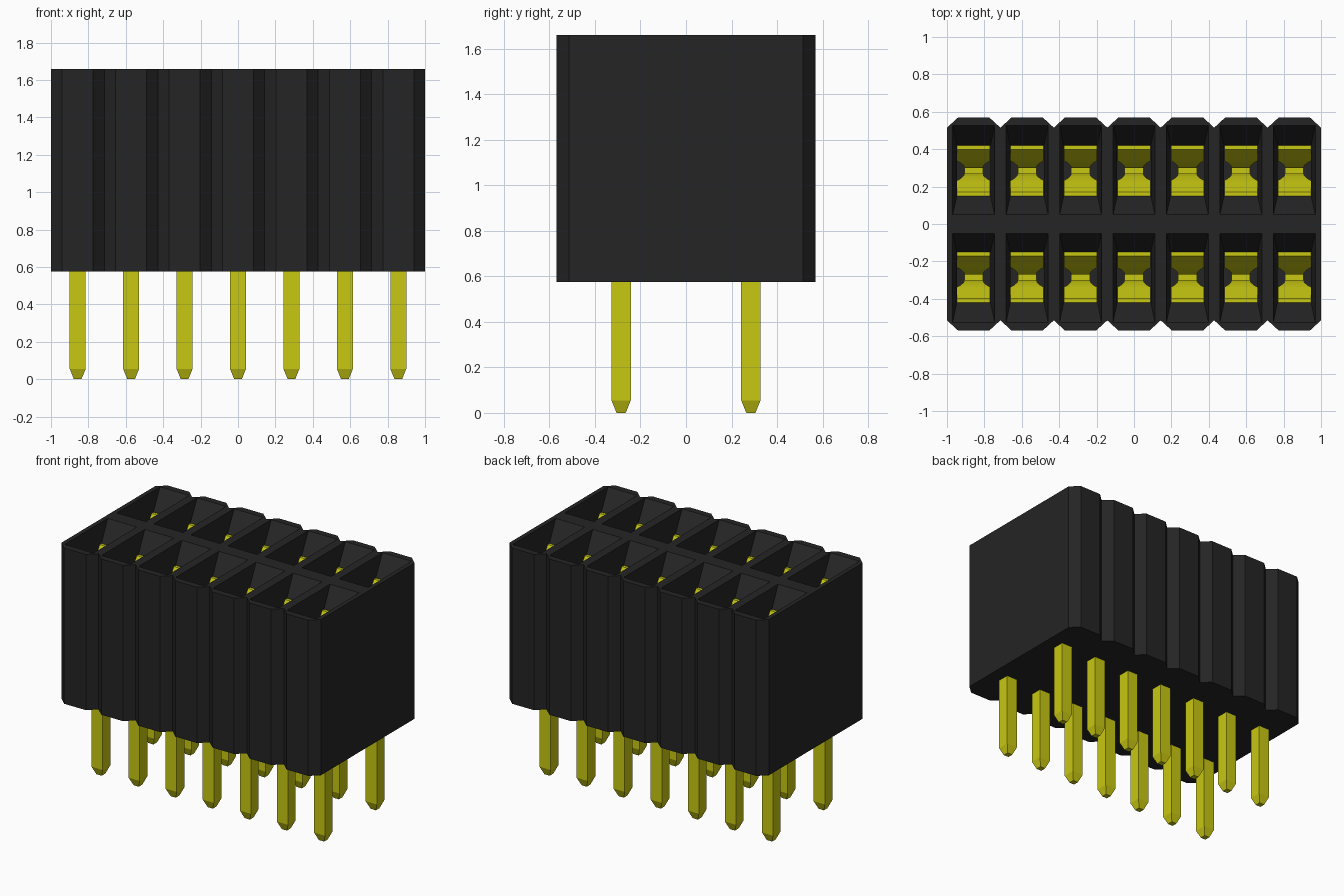
import bpy, bmesh

if "Cube" in bpy.data.objects:
    bpy.data.objects.remove(bpy.data.objects["Cube"], do_unlink=True)

COLS = 7
PITCH = 2 / COLS
ROW_Y = 0.285
Z_BOTTOM, Z_TOP = 0.575, 1.66
CENTRES = [-1 + PITCH * (i + 0.5) for i in range(COLS)]


def material(name, rgb):
    m = bpy.data.materials.new(name)
    m.use_nodes = True
    col = (*rgb, 1)
    m.diffuse_color = col
    m.node_tree.nodes["Principled BSDF"].inputs["Base Color"].default_value = col
    return m


BLACK = material("black plastic", (0.018, 0.018, 0.018))
GOLD = material("yellow gold", (0.58, 0.58, 0.006))


def rect(cx, cy, hx, hy, z):
    return [(cx - hx, cy - hy, z), (cx + hx, cy - hy, z),
            (cx + hx, cy + hy, z), (cx - hx, cy + hy, z)]


def bridge(bm, a, b):
    n = len(a)
    for i in range(n):
        j = (i + 1) % n
        bm.faces.new((a[i], a[j], b[j], b[i]))


def loft(bm, rings, cap_start=True, cap_end=True):
    """Skin a stack of matching rings; returns the vertex rings."""
    vr = [[bm.verts.new(p) for p in r] for r in rings]
    for a, b in zip(vr, vr[1:]):
        bridge(bm, a, b)
    if cap_start:
        bm.faces.new(vr[0])
    if cap_end:
        bm.faces.new(vr[-1])
    return vr


def finish(bm, name, mat):
    bmesh.ops.recalc_face_normals(bm, faces=bm.faces[:])
    me = bpy.data.meshes.new(name)
    bm.to_mesh(me)
    bm.free()
    me.materials.append(mat)
    ob = bpy.data.objects.new(name, me)
    bpy.context.collection.objects.link(ob)
    return ob


# Housing: scalloped outline with chamfered cells
front = [(-1, -0.515)]
for cx in CENTRES:
    front += [(cx - 0.083, -0.57), (cx + 0.083, -0.57), (cx + PITCH / 2, -0.515)]
outline = front + [(-x, -y) for x, y in front]

bm = bmesh.new()
walls = loft(bm, [[(x, y, z) for x, y in outline] for z in (Z_BOTTOM, Z_TOP)],
             cap_end=False)
rims = [walls[1]]

# Sockets: funnel mouth leading to a straight well
for cx in CENTRES:
    for side in (-1, 1):
        cy = side * ROW_Y
        wells = loft(bm, [rect(cx, side * 0.288, 0.112, 0.238, Z_TOP),
                          rect(cx, cy, 0.09, 0.136, 1.53),
                          rect(cx, cy, 0.09, 0.136, 0.75)], cap_start=False)
        rims.append(wells[0])

# Top surface around the sockets
edges = [bm.edges.get((r[i], r[(i + 1) % len(r)])) for r in rims for i in range(len(r))]
bmesh.ops.triangle_fill(bm, edges=edges, use_beauty=True, use_dissolve=False,
                        normal=(0, 0, 1))
finish(bm, "housing", BLACK)

# Pins: square posts with tapered tips
bm = bmesh.new()
for cx in CENTRES:
    for side in (-1, 1):
        cy = side * ROW_Y
        loft(bm, [rect(cx, cy, 0.02, 0.02, 0),
                  rect(cx, cy, 0.0425, 0.0425, 0.055),
                  rect(cx, cy, 0.0425, 0.0425, 0.76)])
finish(bm, "pins", GOLD)

# Contacts: paired spring leaves (z, inner offset, outer offset, half width)
LEAF = [(1.53, 0.113, 0.134, 0.088), (1.43, 0.052, 0.076, 0.088),
        (1.41, 0.042, 0.066, 0.070), (1.38, 0.028, 0.052, 0.054),
        (1.34, 0.015, 0.040, 0.050), (1.28, 0.015, 0.040, 0.050),
        (1.10, 0.070, 0.095, 0.050), (0.80, 0.100, 0.125, 0.050)]
bm = bmesh.new()
for cx in CENTRES:
    for side in (-1, 1):
        cy = side * ROW_Y
        for s in (-1, 1):
            loft(bm, [rect(cx, cy + s * (a + b) / 2, w, (b - a) / 2, z)
                      for z, a, b, w in LEAF])
        # base joining the two leaves
        loft(bm, [rect(cx, cy, 0.05, 0.13, z) for z in (0.755, 0.82)])
finish(bm, "contacts", GOLD)
